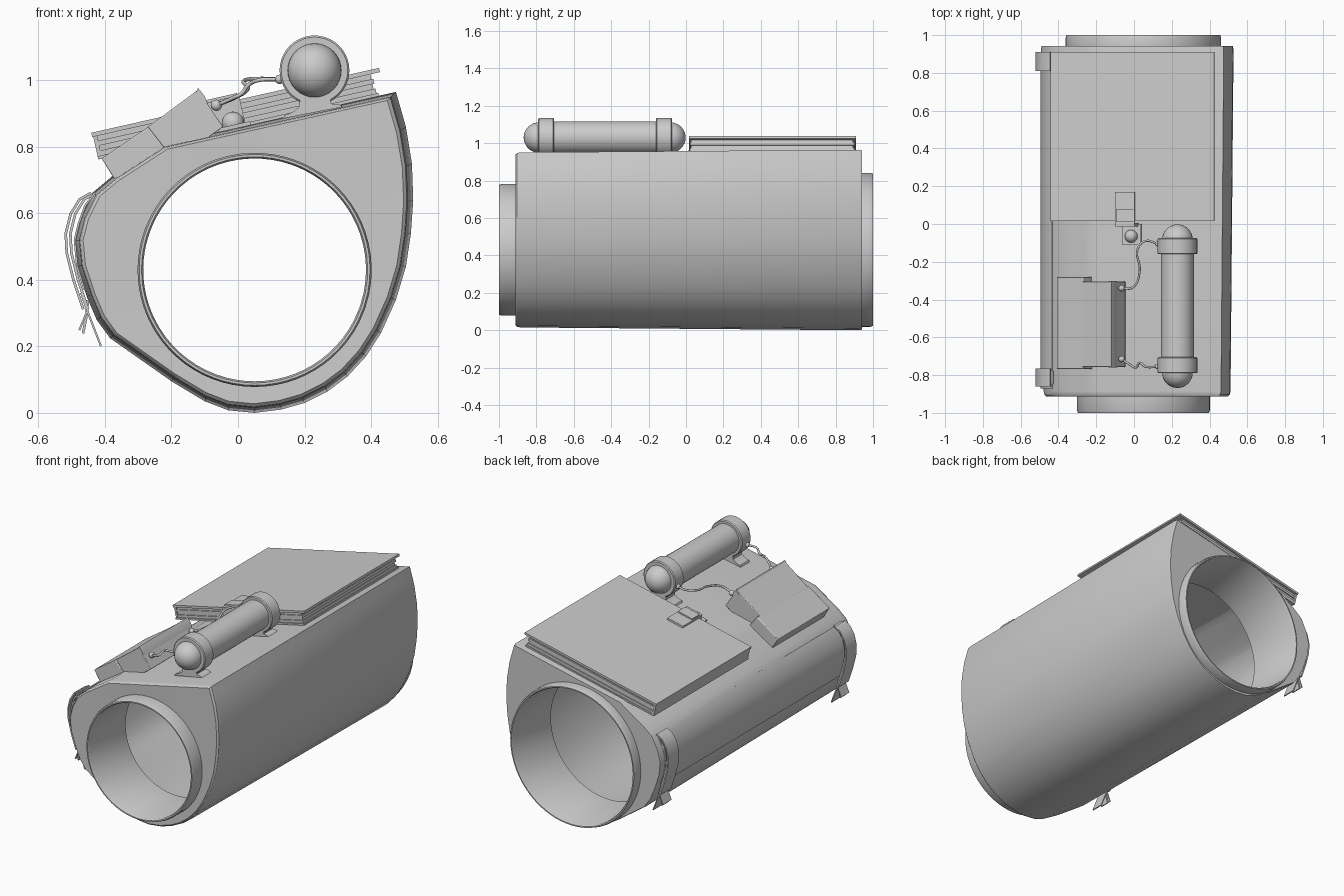
import bpy, bmesh, math
from mathutils import Vector

if "Cube" in bpy.data.objects:
    bpy.data.objects.remove(bpy.data.objects["Cube"])


def make(name, verts, faces, smooth=True, bevel=0):
    me = bpy.data.meshes.new(name)
    me.from_pydata(verts, [], faces)
    bm = bmesh.new()
    bm.from_mesh(me)
    bmesh.ops.recalc_face_normals(bm, faces=bm.faces)
    bm.to_mesh(me)
    bm.free()
    ob = bpy.data.objects.new(name, me)
    bpy.context.collection.objects.link(ob)
    if bevel:
        m = ob.modifiers.new("bevel", 'BEVEL')
        m.width, m.segments = bevel, 2
    if smooth:
        bpy.ops.object.select_all(action='DESELECT')
        ob.select_set(True)
        bpy.context.view_layer.objects.active = ob
        bpy.ops.object.shade_smooth_by_angle(angle=math.radians(32))
    return ob


def loft(name, rings, closed=True, cap=False):
    n = len(rings[0])
    verts = [p for r in rings for p in r]
    faces = [(k * n + i, k * n + (i + 1) % n, (k + 1) * n + (i + 1) % n, (k + 1) * n + i)
             for k in range(len(rings) - 1) for i in range(n)]
    if cap:
        faces += [tuple(range(n)), tuple(range(len(verts) - n, len(verts)))]
    return make(name, verts, faces)


def prism(name, pts, y0, y1, bevel=0):
    n = len(pts)
    verts = [(x, y, z) for y in (y0, y1) for x, z in pts]
    faces = [(i, (i + 1) % n, n + (i + 1) % n, n + i) for i in range(n)]
    faces += [tuple(range(n)), tuple(range(n, 2 * n))]
    return make(name, verts, faces, True, bevel)


def ribbon(name, pts, t, y0, y1):
    # solid strip: profile path given thickness to its left-hand side
    vs = [Vector(p) for p in pts]
    outer = []
    for i, p in enumerate(vs):
        d = (vs[min(i + 1, len(vs) - 1)] - vs[max(i - 1, 0)]).normalized()
        outer.append(p + Vector((d.y, -d.x)) * t)
    n = len(vs)
    verts = [(p.x, y, p.y) for y in (y0, y1) for p in vs + outer]
    m = 2 * n
    faces = [(0, n, m + n, m), (n - 1, m + n - 1, m + m - 1, m - 1)]
    for i in range(n - 1):
        faces += [(i, i + 1, n + i + 1, n + i), (m + i, m + n + i, m + n + i + 1, m + i + 1),
                  (i, m + i, m + i + 1, i + 1), (n + i, n + i + 1, m + n + i + 1, m + n + i)]
    return make(name, verts, faces)


def lathe_y(name, x, z, prof, n=40):
    return loft(name, [[(x + r * math.cos(2 * math.pi * i / n), y, z + r * math.sin(2 * math.pi * i / n))
                        for i in range(n)] for r, y in prof], cap=True)


def ball(name, p, r, seg=16):
    bm = bmesh.new()
    bmesh.ops.create_uvsphere(bm, u_segments=seg, v_segments=seg // 2, radius=r)
    me = bpy.data.meshes.new(name)
    bm.to_mesh(me)
    bm.free()
    me.shade_smooth()
    ob = bpy.data.objects.new(name, me)
    ob.location = p
    bpy.context.collection.objects.link(ob)


# Sleeve body: teardrop section, with collars opening at both ends
outline = [(0.05, 0.0), (0.13, 0.01), (0.2, 0.03), (0.27, 0.065), (0.33, 0.11), (0.385, 0.17), (0.43, 0.24),
           (0.475, 0.34), (0.505, 0.44), (0.52, 0.54), (0.527, 0.64), (0.523, 0.75), (0.505, 0.86), (0.475, 0.965),
           (-0.225, 0.81), (-0.38, 0.71), (-0.44, 0.66), (-0.475, 0.59), (-0.493, 0.52), (-0.485, 0.44),
           (-0.455, 0.35), (-0.425, 0.28), (-0.385, 0.225), (-0.3, 0.165), (-0.2, 0.095), (-0.1, 0.035), (-0.03, 0.008)]
section = []
for a, b in zip(outline, outline[1:] + outline[:1]):
    a, b = Vector(a), Vector(b)
    k = max(1, round((b - a).length / 0.045))
    section += [a.lerp(b, i / k) for i in range(k)]
C = Vector((0.05, 0.43))


def circ(r, y):
    return [(C.x + r * d.x, y, C.y + r * d.y) for d in [(p - C).normalized() for p in section]]


def sect(s, y):
    o = Vector((0.0, 0.5))
    return [((o + (p - o) * s).x, y, (o + (p - o) * s).y) for p in section]


loft("sleeve_body", [circ(0.335, -0.65), circ(0.335, -0.99), circ(0.34, -1.0), circ(0.347, -1.0), circ(0.352, -0.985),
                     circ(0.352, -0.91), sect(0.945, -0.912), sect(0.963, -0.903), sect(0.97, -0.885),
                     sect(1.0, 0.925), sect(0.993, 0.942), circ(0.412, 0.942),
                     circ(0.412, 0.985), circ(0.407, 1.0), circ(0.4, 1.0), circ(0.395, 0.99), circ(0.385, 0.65)])

# Thick slab on the sloping top: two covers around a ridged core
ang = math.atan2(0.195, 0.865)
U, V = Vector((math.cos(ang), math.sin(ang))), Vector((-math.sin(ang), math.cos(ang)))
B = Vector((-0.42, 0.762))


def slope(u, v):
    return tuple(B + U * u + V * v)


def slab(name, u0, u1, v0, v1, y0, y1):
    prism(name, [slope(u0, v0), slope(u1, v0), slope(u1, v1), slope(u0, v1)], y0, y1)


slab("slab_top_cover", -0.003, 0.884, 0.07, 0.083, 0.015, 0.91)
slab("slab_bottom_cover", 0.0, 0.865, 0.0, 0.01, 0.015, 0.905)
slab("slab_spine", 0.0, 0.012, 0.005, 0.075, 0.02, 0.905)
for i in range(4):
    v = 0.01 + i * 0.015
    inset = 0.006 * (i % 2)
    slab("slab_core_layer", 0.008, 0.86 - inset, v, v + 0.015, 0.022 + inset, 0.9 - inset)

# Latch over the slab's front edge, with a knob
slab("latch_plate", 0.35, 0.455, 0.083, 0.095, 0.0, 0.17)
slab("latch_raised_pad", 0.355, 0.45, 0.095, 0.103, 0.01, 0.08)
slab("latch_drop", 0.35, 0.455, 0.0, 0.095, -0.012, 0.006)
slab("latch_foot", 0.37, 0.47, 0.0, 0.012, -0.11, 0.0)
ball("latch_knob", (-0.015, -0.065, 0.872), 0.034, 20)

# Canister with domed ends and two clamp rings on flared feet
cx, cz = 0.23, 1.03
lathe_y("canister_tube", cx, cz, [(0.087, -0.74), (0.087, -0.11)])
for y in (-0.787, -0.083):
    ball("canister_dome", (cx, y, cz), 0.081, 32)
for y0, y1 in ((-0.79, -0.705), (-0.16, -0.075)):
    lathe_y("clamp_ring", cx, cz, [(0.082, y0), (0.1, y0), (0.105, y0 + 0.005), (0.105, y1 - 0.005),
                                   (0.1, y1), (0.082, y1)])
    prism("clamp_foot", [(0.135, 0.885), (0.315, 0.92), (0.305, 0.927), (0.28, 0.93), (0.275, 0.96),
                         (0.19, 0.96), (0.183, 0.92), (0.165, 0.905), (0.14, 0.895)], y0, y1)

# Control box: sloped base block and raised unit
prism("box_base", [(-0.37, 0.70), (-0.215, 0.79), (-0.27, 0.86), (-0.41, 0.765)], -0.768, -0.28, 0.004)
prism("box_raised", [(-0.275, 0.857), (-0.12, 0.972), (-0.045, 0.86), (-0.1, 0.82), (-0.225, 0.79)],
      -0.757, -0.305, 0.003)
prism("box_lid_band", [(-0.135, 0.95), (-0.12, 0.977), (-0.102, 0.955), (-0.09, 0.93)], -0.76, -0.302)


# Wires with small plugs
def wire(pts):
    cu = bpy.data.curves.new("wire", 'CURVE')
    cu.dimensions = '3D'
    cu.bevel_depth, cu.bevel_resolution, cu.resolution_u = 0.006, 2, 6
    sp = cu.splines.new('BEZIER')
    sp.bezier_points.add(len(pts) - 1)
    for bp, p in zip(sp.bezier_points, pts):
        bp.co = p
        bp.handle_left_type = bp.handle_right_type = 'AUTO'
    bpy.context.collection.objects.link(bpy.data.objects.new("wire", cu))
    ball("wire_plug", pts[0], 0.017)
    ball("wire_plug", pts[-1], 0.014)


wire([(-0.065, -0.34, 0.925), (-0.005, -0.335, 0.95), (0.03, -0.25, 0.975), (0.02, -0.13, 1.0),
      (0.06, -0.09, 1.005), (0.125, -0.105, 1.003)])
wire([(-0.065, -0.715, 0.925), (-0.02, -0.745, 0.945), (0.01, -0.76, 0.96), (0.03, -0.735, 0.985),
      (0.06, -0.755, 1.0), (0.125, -0.755, 1.003)])

# Side hinge panel and the two hanging straps
side = [(-0.435, 0.66), (-0.462, 0.625), (-0.482, 0.57), (-0.494, 0.52), (-0.487, 0.44), (-0.465, 0.37)]
ribbon("side_panel", side, -0.006, -0.87, 0.9)
strap = [(-0.43, 0.665), (-0.465, 0.645), (-0.493, 0.6), (-0.508, 0.54), (-0.505, 0.48), (-0.485, 0.4), (-0.455, 0.31)]
for y0, y1 in ((-0.86, -0.765), (0.81, 0.91)):
    ribbon("strap_inner", strap, -0.008, y0 + 0.012, y1 - 0.012)
    ribbon("strap_outer", [(x - 0.014, z) for x, z in strap], -0.008, y0, y1)
    ribbon("strap_tail", [(-0.475, 0.36), (-0.455, 0.31), (-0.48, 0.25)], -0.006, y0 + 0.01, y1 - 0.01)
    ribbon("strap_tail", [(-0.475, 0.36), (-0.45, 0.29), (-0.415, 0.2)], -0.006, y0 + 0.01, y1 - 0.01)
    ribbon("strap_buckle", [(-0.455, 0.34), (-0.46, 0.29), (-0.47, 0.24)], -0.008, y0 + 0.02, y1 - 0.02)
